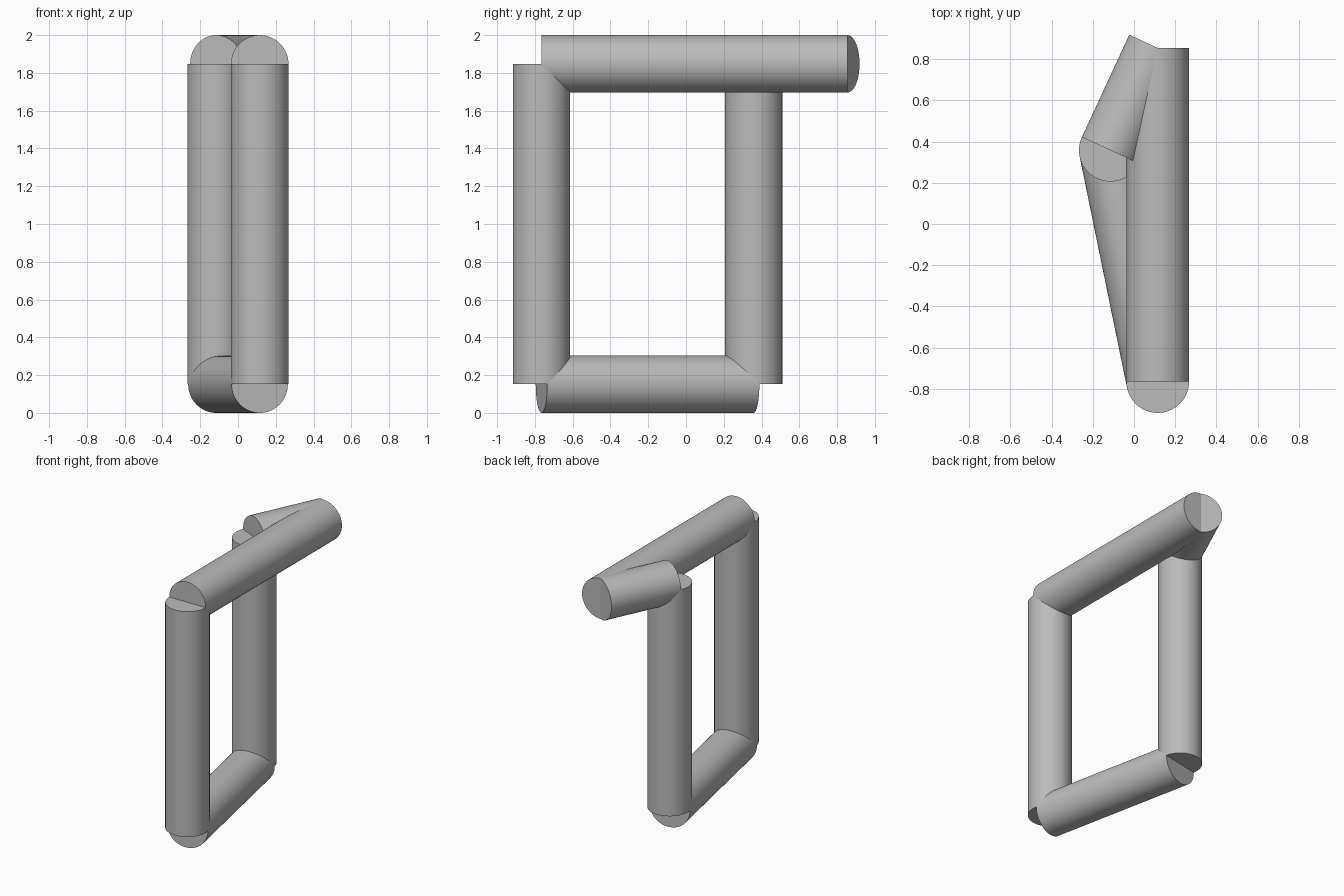
import bpy
from mathutils import Vector

cube = bpy.data.objects.get("Cube")
if cube:
    bpy.data.objects.remove(cube, do_unlink=True)

RADIUS = 0.152
LOW, HIGH = RADIUS, 2 - RADIUS

grey = bpy.data.materials.new("plain_grey")
grey.use_nodes = True
colour = (0.5, 0.5, 0.5, 1)
grey.diffuse_color = colour
grey.node_tree.nodes["Principled BSDF"].inputs["Base Color"].default_value = colour


def tube(name, start, end):
    """Solid round bar with flat ends between two points."""
    start, end = Vector(start), Vector(end)
    axis = end - start
    bpy.ops.mesh.primitive_cylinder_add(
        vertices=64, radius=RADIUS, depth=axis.length,
        location=(start + end) / 2,
        rotation=axis.to_track_quat("Z", "Y").to_euler())
    bar = bpy.context.object
    bar.name = name
    bar.data.materials.append(grey)
    bpy.ops.object.shade_smooth_by_angle()


# Corner points of the frame
front = (0.115, -0.765)
back = (-0.115, 0.358)
tip = (0.115, 0.855)

# Uprights
tube("front_post", (*front, LOW), (*front, HIGH))
tube("back_post", (*back, LOW), (*back, HIGH))

# Horizontal bars
tube("bottom_bar", (*front, LOW), (*back, LOW))
tube("top_bar", (*front, HIGH), (*tip, HIGH))
tube("short_top_bar", (*back, HIGH), (*tip, HIGH))
